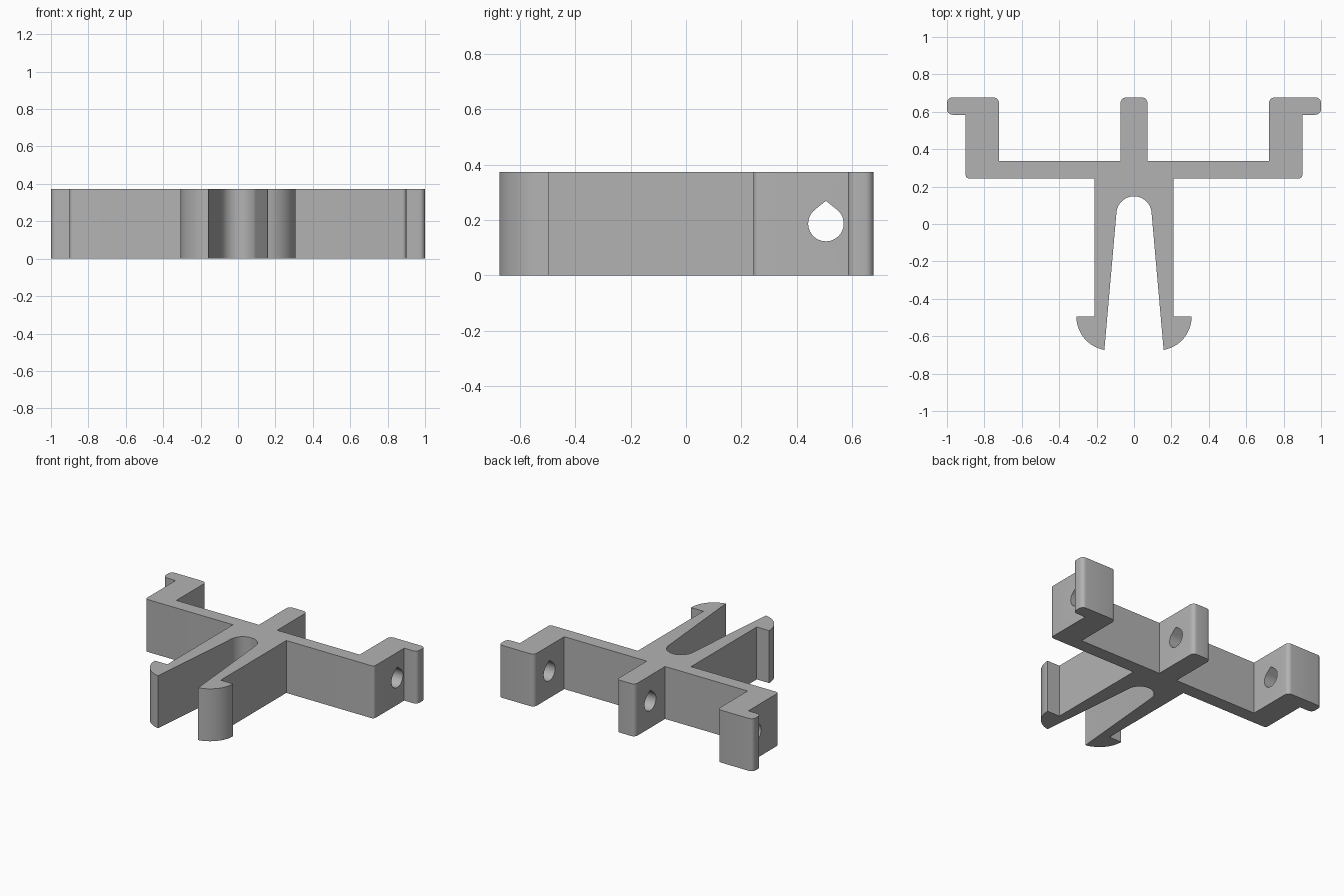
import bpy, bmesh
from math import radians, sin, cos, acos, degrees
from mathutils import Vector

HEIGHT = 0.373

old = bpy.data.objects.get("Cube")
if old:
    bpy.data.objects.remove(old, do_unlink=True)

grey = bpy.data.materials.new("plain grey")
grey.use_nodes = True
colour = (0.45, 0.45, 0.45, 1)
grey.diffuse_color = colour
grey.node_tree.nodes["Principled BSDF"].inputs["Base Color"].default_value = colour


def arc(cx, cy, r, start, end, steps):
    angles = [radians(start + (end - start) * i / steps) for i in range(steps + 1)]
    return [(cx + r * cos(a), cy + r * sin(a)) for a in angles]


def prism(name, points, to_3d, offset):
    """Closed outline swept along an offset."""
    bm = bmesh.new()
    face = bm.faces.new([bm.verts.new(to_3d(u, v)) for u, v in points])
    swept = bmesh.ops.extrude_face_region(bm, geom=[face])["geom"]
    bmesh.ops.translate(bm, vec=Vector(offset),
                        verts=[g for g in swept if isinstance(g, bmesh.types.BMVert)])
    bmesh.ops.recalc_face_normals(bm, faces=bm.faces)
    mesh = bpy.data.meshes.new(name)
    bm.to_mesh(mesh)
    bm.free()
    mesh.materials.append(grey)
    obj = bpy.data.objects.new(name, mesh)
    bpy.context.collection.objects.link(obj)
    return obj


# Half outline: centre post, crossbar, hooked end, then the barbed clip leg
R = 0.03
half = arc(0.072 - R, 0.677 - R, R, 90, 0, 6)
half += [(0.072, 0.338), (0.722, 0.338)]
half += arc(0.722 + R, 0.677 - R, R, 180, 90, 6)
half += arc(1 - R, 0.677 - R, R, 90, 0, 6)
half += arc(1 - R, 0.584 + R, R, 0, -90, 6)
half += [(0.9, 0.584)]
half += arc(0.9 - 0.02, 0.243 + 0.02, 0.02, 0, -90, 5)
half += [(0.21, 0.243), (0.21, -0.495)]
half += arc(0.127, -0.495, 0.181, 0, -80, 16)
half += arc(0, 0.054, 0.094, 5, 85, 12)

outline = half + [(-x, y) for x, y in reversed(half)]
bracket = prism("clip_bracket", outline, lambda u, v: (u, v, 0), (0, 0, HEIGHT))

# Teardrop bore through the three posts
r, tip = 0.064, 0.082
tangent = degrees(acos(r / tip))
drop = arc(0.505, 0.187, r, 90 + tangent, 450 - tangent, 36) + [(0.505, 0.187 + tip)]
cutter = prism("bore_cutter", drop, lambda u, v: (-1.2, u, v), (2.4, 0, 0))
cutter.hide_render = True

cut = bracket.modifiers.new("bore", "BOOLEAN")
cut.object = cutter
cut.operation = "DIFFERENCE"
cut.solver = "EXACT"
bpy.ops.object.select_all(action="DESELECT")
bpy.context.view_layer.objects.active = bracket
bracket.select_set(True)
bpy.ops.object.modifier_apply(modifier=cut.name)
bpy.data.objects.remove(cutter, do_unlink=True)

bpy.ops.object.shade_smooth_by_angle(angle=radians(30))
